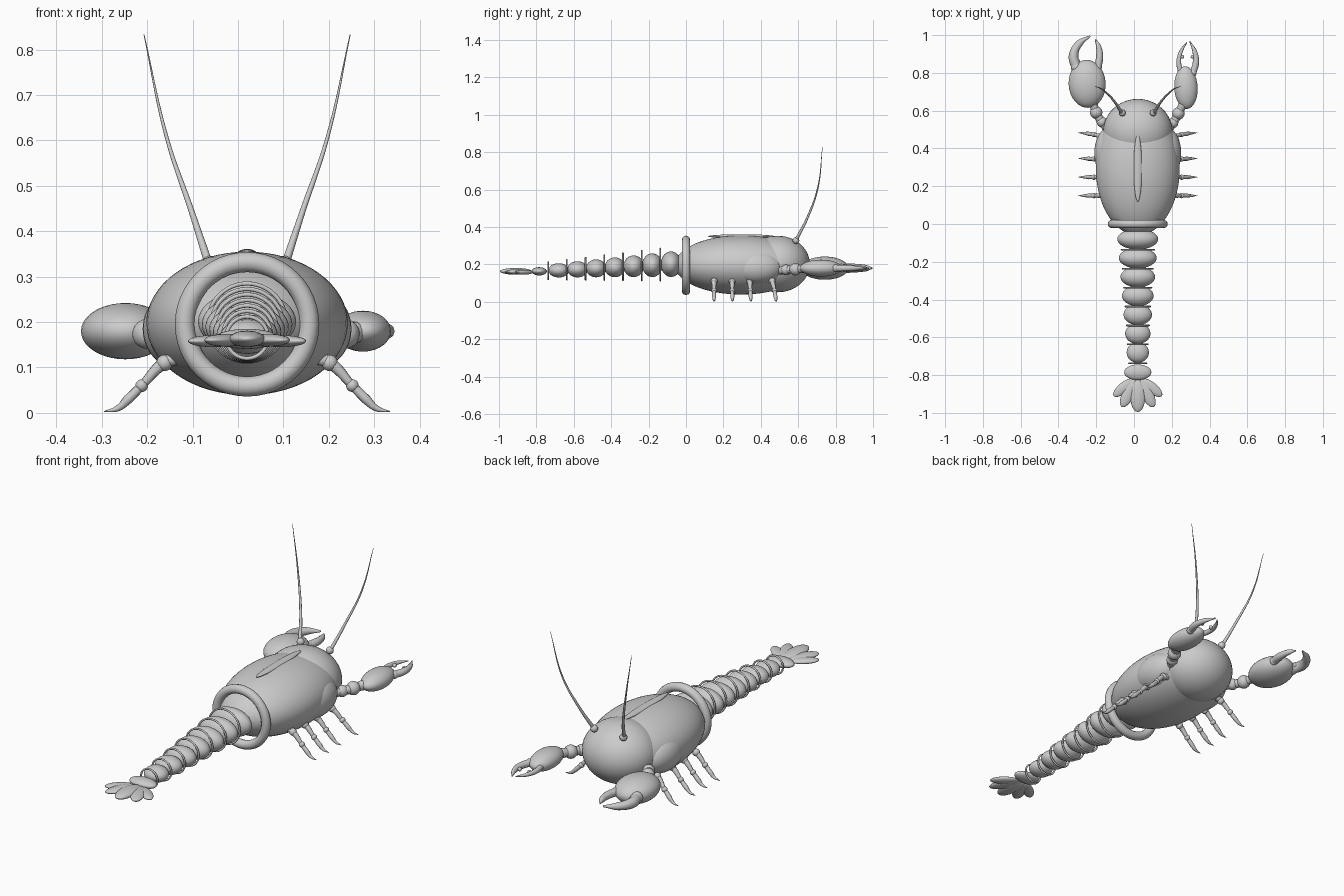
import bpy
from math import radians, pi
from mathutils import Vector

if "Cube" in bpy.data.objects:
    bpy.data.objects.remove(bpy.data.objects["Cube"])

CX = 0.02  # body midline


def finish(ob, name):
    ob.name = name
    for p in ob.data.polygons:
        p.use_smooth = True
    return ob


def ellipsoid(name, loc, radii, rot_z=0.0, rot_x=0.0, seg=32, rings=20):
    bpy.ops.mesh.primitive_uv_sphere_add(segments=seg, ring_count=rings, radius=1, location=loc,
                                         rotation=(rot_x, 0, radians(rot_z)))
    ob = bpy.context.object
    ob.scale = radii
    return finish(ob, name)


def ball(name, loc, r):
    return ellipsoid(name, loc, (r, r, r), seg=16, rings=10)


def ring(name, loc, major, minor, seg=48):
    bpy.ops.mesh.primitive_torus_add(location=loc, rotation=(pi / 2, 0, 0), major_radius=major,
                                     minor_radius=minor, major_segments=seg, minor_segments=12)
    return finish(bpy.context.object, name)


def tube(name, pts, radii, bezier=True, res=8):
    """Tapered round tube through the points."""
    cu = bpy.data.curves.new(name, 'CURVE')
    cu.dimensions = '3D'
    cu.bevel_depth = 1.0
    cu.bevel_resolution = 3
    cu.use_fill_caps = True
    cu.resolution_u = res
    sp = cu.splines.new('BEZIER')
    sp.bezier_points.add(len(pts) - 1)
    for bp, p, r in zip(sp.bezier_points, pts, radii):
        bp.co = p
        bp.radius = r
        bp.handle_left_type = bp.handle_right_type = 'AUTO'
    ob = bpy.data.objects.new(name, cu)
    bpy.context.collection.objects.link(ob)
    bpy.ops.object.select_all(action='DESELECT')
    ob.select_set(True)
    bpy.context.view_layer.objects.active = ob
    bpy.ops.object.convert(target='MESH')
    return finish(bpy.context.object, name)


# Carapace, head, cheek plates, back ridge, rear collar
ellipsoid("carapace", (CX, 0.295, 0.197), (0.222, 0.355, 0.158), seg=64, rings=32)
ellipsoid("head", (CX, 0.49, 0.202), (0.183, 0.172, 0.151), seg=48, rings=24)
for s, side in ((-1, "left"), (1, "right")):
    ellipsoid("cheek_plate_" + side, (CX + s * 0.145, 0.375, 0.185), (0.085, 0.14, 0.09))
ellipsoid("back_ridge", (CX, 0.295, 0.35), (0.022, 0.178, 0.011))
ring("rear_collar", (CX, 0, 0.195), 0.137, 0.022)

# Abdomen: seven shrinking segments with thin hoops between
for i in range(7):
    t = i / 6
    y = -0.08 - 0.1 * i
    z = 0.201 - 0.033 * t
    ellipsoid(f"abdomen_segment_{i+1}", (CX, y, z), (0.108 - 0.049 * t, 0.055, 0.068 - 0.03 * t))
    ring(f"abdomen_hoop_{i+1}", (CX, y - 0.057, z - 0.002), 0.086 - 0.04 * t, 0.0045)

# Tail fan
ellipsoid("tail_base", (CX, -0.785, 0.163), (0.072, 0.041, 0.022))
ellipsoid("tail_lobe_middle", (CX, -0.91, 0.163), (0.04, 0.085, 0.018))
for s, side in ((-1, "left"), (1, "right")):
    ellipsoid("tail_lobe_inner_" + side, (CX + s * 0.047, -0.895, 0.16), (0.033, 0.082, 0.014), s * 27)
    ellipsoid("tail_lobe_outer_" + side, (CX + s * 0.075, -0.867, 0.158), (0.028, 0.068, 0.013), s * 50)

# Walking legs: hip, upper piece, knee, lower piece, pointed foot
for i, (y, lean) in enumerate(((0.15, 0), (0.247, 0.002), (0.343, 0.006), (0.468, 0.022))):
    for s, side in ((-1, "left"), (1, "right")):
        def P(x, z, k):
            return Vector((CX + s * x, y + lean * (k - 0.3), z))
        n = f"leg_{i+1}_{side}"
        hip, knee, ankle = P(0.182, 0.11, 0), P(0.232, 0.06, 0.55), P(0.252, 0.045, 0.7)
        ball(n + "_hip", hip, 0.018)
        tube(n + "_upper", [P(0.14, 0.125, -0.2), hip, knee], [0.016, 0.014, 0.009])
        ball(n + "_knee", knee, 0.014)
        tube(n + "_foot", [knee, P(0.262, 0.03, 0.75), P(0.285, 0.01, 0.9), P(0.315, 0.003, 1)],
             [0.01, 0.011, 0.007, 0.001])

# Claws: the left is the larger
ZC = 0.18
claws = {
    "left": dict(palm=(-0.248, 0.742), r=(0.098, 0.127, 0.062), rot=3,
                 arm=[(-0.125, 0.49), (-0.17, 0.54), (-0.2, 0.59), (-0.215, 0.635)],
                 outer=[(-0.305, 0.83), (-0.32, 0.89), (-0.29, 0.955), (-0.232, 0.995)],
                 inner=[(-0.192, 0.83), (-0.182, 0.885), (-0.188, 0.94), (-0.205, 0.978)],
                 fat=0.027, teeth=[(-0.303, 0.895), (-0.297, 0.865)]),
    "right": dict(palm=(0.275, 0.722), r=(0.062, 0.113, 0.045), rot=3,
                  arm=[(0.17, 0.49), (0.207, 0.535), (0.235, 0.585), (0.255, 0.625)],
                  outer=[(0.312, 0.80), (0.328, 0.855), (0.322, 0.91), (0.295, 0.968)],
                  inner=[(0.247, 0.80), (0.237, 0.86), (0.25, 0.915), (0.28, 0.962)],
                  fat=0.018, teeth=[(0.256, 0.885), (0.31, 0.885)]),
}
for side, c in claws.items():
    arm = [Vector((x, y, 0.168 + 0.003 * i)) for i, (x, y) in enumerate(c["arm"])]
    tube(f"claw_arm_{side}", arm, [0.025, 0.022, 0.022, 0.022])
    for j, r in ((1, 0.028), (2, 0.033), (3, 0.024)):
        ball(f"claw_joint_{side}_{j}", arm[j], r)
    ellipsoid(f"claw_palm_{side}", (*c["palm"], ZC), c["r"], c["rot"])
    f = c["fat"]
    for part, k in (("outer", 1.0), ("inner", 0.75)):
        pts = [Vector((x, y, ZC)) for x, y in c[part]]
        ball(f"claw_knuckle_{part}_{side}", pts[0], f * k * 1.1)
        fing = tube(f"claw_finger_{part}_{side}", pts, [f * k, f * k * 0.95, f * k * 0.7, f * k * 0.15])
    for j, (x, y) in enumerate(c["teeth"]):
        ball(f"claw_tooth_{side}_{j+1}", (x, y, ZC), 0.01)

# Antennae
for s, side in ((-1, "left"), (1, "right")):
    ball("antenna_base_" + side, (CX + s * 0.082, 0.588, 0.328), 0.018)
    path = [(0.085, 0.588, 0.33), (0.121, 0.645, 0.44), (0.178, 0.705, 0.61), (0.227, 0.73, 0.833)]
    tube("antenna_" + side, [Vector((CX + s * x, y, z)) for x, y, z in path],
         [0.009, 0.0065, 0.004, 0.001], res=12)
